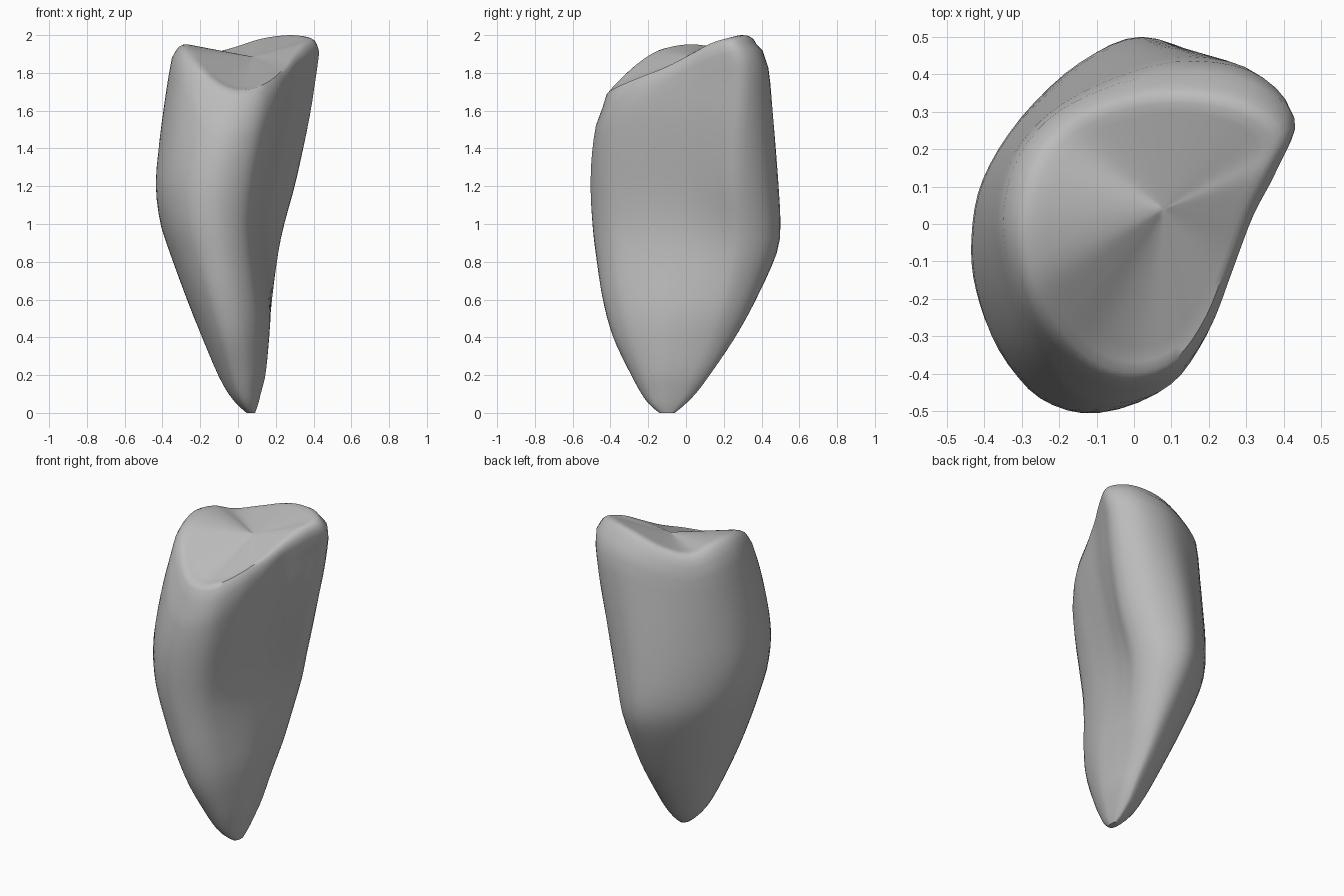
import bpy, bmesh, math

default_cube = bpy.data.objects.get("Cube")
if default_cube:
    bpy.data.objects.remove(default_cube)

STEPS = 4          # spline steps between outline points
WALL_RINGS = 28    # rings from the tip up to the rim
CENTRE = (0.08, 0.04, 1.885)

# Cross-section outlines, clockwise from the right rear corner (hundredths)
LOW = [(14, 20), (16, 10), (17, -1), (17, -12), (14, -23), (9, -33), (1, -40), (-9, -41),
       (-16, -34), (-21, -21), (-23, -8), (-21, 5), (-15, 17), (-5, 27), (5, 31), (10, 28)]
MIDDLE = [(30, 27), (25, 14), (20, 2), (16, -13), (12, -29), (5, -43), (-10, -50), (-25, -46),
          (-36, -33), (-42, -17), (-43, -3), (-40, 12), (-30, 28), (-14, 42), (4, 49), (22, 42)]
TOP = [(42, 29), (38, 15), (32, 1), (28, -13), (23, -27), (15, -37), (4, -40), (-9, -38),
       (-22, -31), (-30, -19), (-34, -2), (-31, 14), (-22, 26), (-8, 35), (12, 42), (31, 40)]

# Rim height at each outline point
RIM = [1.985, 1.955, 1.9, 1.835, 1.78, 1.735, 1.715, 1.755,
       1.845, 1.92, 1.95, 1.94, 1.9, 1.925, 1.98, 2.0]

# Extents by height: z, x min, x max, y min, y max
EXTENTS = [(0, .045, .09, -.14, -.06), (.04, 0, .105, -.19, -.01), (.1, -.05, .12, -.235, .05),
           (.2, -.105, .145, -.29, .125), (.4, -.19, .165, -.385, .26), (.6, -.27, .18, -.44, .37),
           (.86, -.365, .215, -.48, .485), (1, -.41, .245, -.495, .5), (1.2, -.435, .3, -.505, .49),
           (1.4, -.42, .345, -.495, .475), (1.6, -.395, .385, -.46, .458),
           (1.8, -.365, .415, -.395, .44), (1.9, -.345, .43, -.37, .415), (2, -.31, .42, -.35, .35)]


def spline_loop(points):
    """Closed smooth curve through a list of tuples."""
    result, n = [], len(points)
    for i in range(n):
        a, b, c, d = (points[(i + k) % n] for k in (-1, 0, 1, 2))
        for s in range(STEPS):
            t = s / STEPS
            result.append(tuple(
                q + t / 2 * (r - p + t * (2 * p - 5 * q + 4 * r - w + t * (3 * (q - r) + w - p)))
                for p, q, r, w in zip(a, b, c, d)))
    return result


def smoothstep(a, b, x):
    t = min(max((x - a) / (b - a), 0), 1)
    return t * t * (3 - 2 * t)


def slope(i, axis):
    a, b = EXTENTS[max(i - 1, 0)], EXTENTS[min(i + 1, len(EXTENTS) - 1)]
    return (b[axis] - a[axis]) / (b[0] - a[0])


def extents(z):
    """Smoothly interpolated x and y limits at a height."""
    i = max(k for k in range(len(EXTENTS) - 1) if EXTENTS[k][0] <= z)
    a, b = EXTENTS[i], EXTENTS[i + 1]
    span = b[0] - a[0]
    t = min((z - a[0]) / span, 1)
    blend = t * t * (3 - 2 * t)
    return [a[k] + (b[k] - a[k]) * blend
            + span * t * (1 - t) * ((1 - t) * slope(i, k) - t * slope(i + 1, k))
            for k in range(1, 5)]


low, middle, top = map(spline_loop, (LOW, MIDDLE, TOP))
rim = [h[0] for h in spline_loop([(h,) for h in RIM])]
COUNT = len(rim)


def wall_point(k, z):
    """Point of column k on the section at height z, fitted to its extents."""
    x0, x1, y0, y1 = extents(z)
    m, t = smoothstep(.25, 1.25, z), smoothstep(1.1, 1.85, z)
    place = []
    for axis, start, end in ((0, x0, x1), (1, y0, y1)):
        line = [(a[axis] * (1 - m) + b[axis] * m) * (1 - t) + c[axis] * t
                for a, b, c in zip(low, middle, top)]
        place.append(start + (end - start) * (line[k] - min(line)) / (max(line) - min(line)))
    return (*place, z)


def toward_centre(p, amount, z):
    return (p[0] + (CENTRE[0] - p[0]) * amount, p[1] + (CENTRE[1] - p[1]) * amount, z)


# The low front of the rim is rounded more broadly than the rest
soft = [1 + 1.8 * (1 - smoothstep(1.72, 1.9, h)) for h in rim]

# Tapered wall, closer rings near the tip
rings = []
for j in range(WALL_RINGS + 1):
    f = (j / WALL_RINGS) ** 1.3
    rings.append([wall_point(k, f * (rim[k] - .07 * soft[k])) for k in range(COUNT)])

# Rounded rim
edge = [wall_point(k, rim[k] - .03 * soft[k]) for k in range(COUNT)]
for inset, drop in ((.02, .035), (.06, .012), (.11, .002), (.17, 0)):
    rings.append([toward_centre(edge[k], inset, rim[k] - drop * soft[k]) for k in range(COUNT)])

# Dished top easing in to its centre
for inset in (.25, .35, .46, .6, .74, .87, .95):
    blend = (inset - .17) / .83
    rings.append([toward_centre(edge[k], inset, rim[k] + (CENTRE[2] - rim[k]) * blend)
                  for k in range(COUNT)])

# Skin the rings and close both ends
bm = bmesh.new()
loops = [[bm.verts.new(p) for p in ring] for ring in rings]
for a, b in zip(loops, loops[1:]):
    for k in range(COUNT):
        n = (k + 1) % COUNT
        bm.faces.new((a[k], a[n], b[n], b[k]))
bm.faces.new(loops[0])
pole = bm.verts.new(CENTRE)
for k in range(COUNT):
    bm.faces.new((loops[-1][k], loops[-1][(k + 1) % COUNT], pole))
bmesh.ops.recalc_face_normals(bm, faces=bm.faces)

mesh = bpy.data.meshes.new("wedge_stone")
bm.to_mesh(mesh)
bm.free()
stone = bpy.data.objects.new("wedge_stone", mesh)
bpy.context.collection.objects.link(stone)

# Plain grey surface
grey = bpy.data.materials.new("plain_grey")
grey.use_nodes = True
grey.diffuse_color = (.5, .5, .5, 1)
grey.node_tree.nodes["Principled BSDF"].inputs["Base Color"].default_value = (.5, .5, .5, 1)
mesh.materials.append(grey)

bpy.context.view_layer.objects.active = stone
stone.select_set(True)
bpy.ops.object.shade_smooth_by_angle(angle=math.radians(50))
